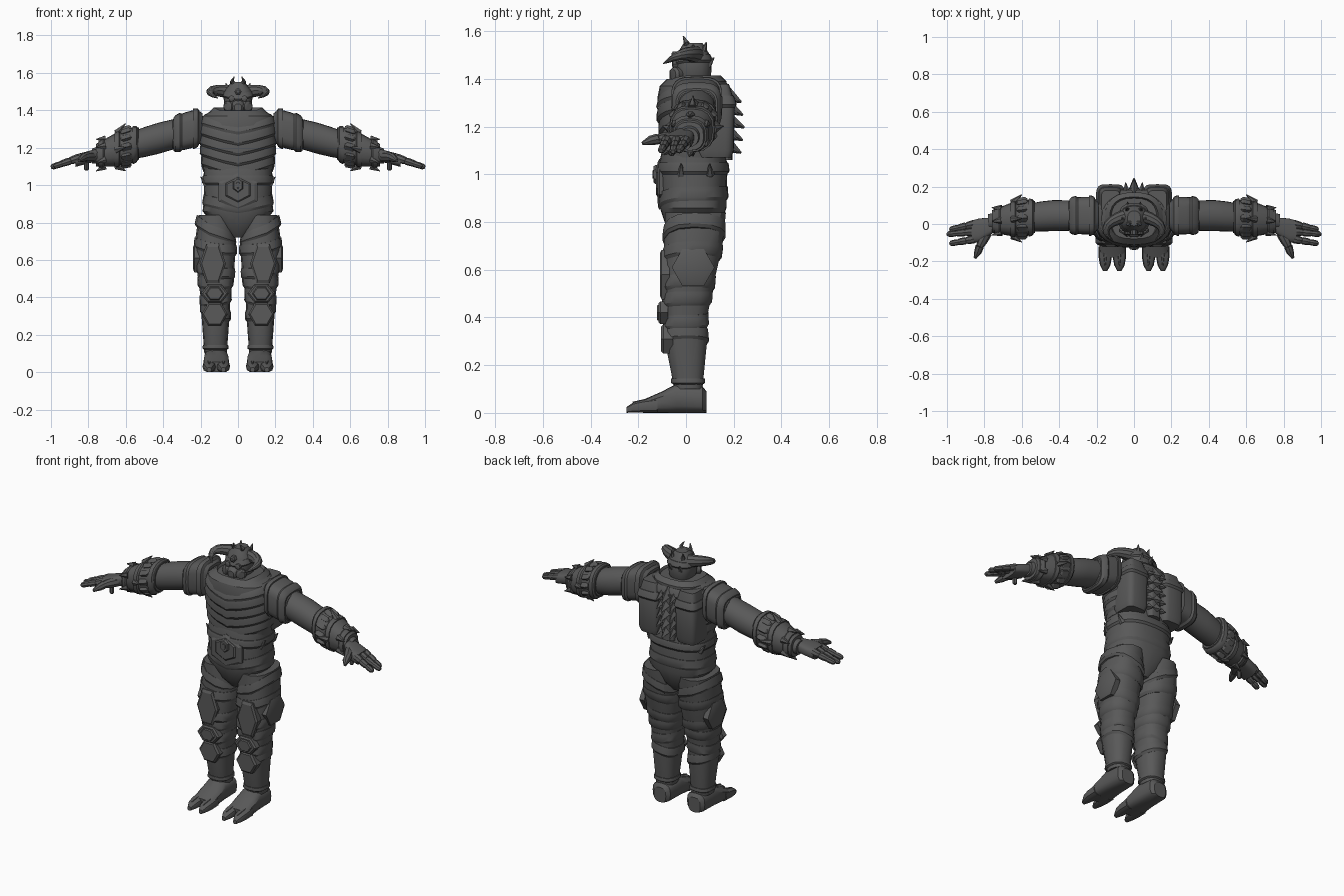
import bpy, bmesh, math
from mathutils import Vector

old = bpy.data.objects.get("Cube")
if old:
    bpy.data.objects.remove(old)

metal = bpy.data.materials.new("dark_grey_metal")
metal.use_nodes = True
metal.diffuse_color = (.1, .1, .1, 1)
metal.node_tree.nodes["Principled BSDF"].inputs["Base Color"].default_value = metal.diffuse_color


def skin(name, solids, mirror=False, sharp=32):
    """Bridge lists of rings into closed, angle-smoothed solids."""
    bm = bmesh.new()
    for rings in solids:
        loops = [[bm.verts.new(point) for point in points] for points in rings]
        for low, high in zip(loops, loops[1:]):
            for i in range(len(low)):
                bm.faces.new((low[i - 1], low[i], high[i], high[i - 1]))
        bm.faces.new(loops[0])
        bm.faces.new(loops[-1])
    bmesh.ops.recalc_face_normals(bm, faces=bm.faces)
    for face in bm.faces:
        face.smooth = True
    for edge in bm.edges:
        edge.smooth = edge.calc_face_angle(0) < math.radians(sharp)
    mesh = bpy.data.meshes.new(name)
    bm.to_mesh(mesh)
    bm.free()
    mesh.materials.append(metal)
    part = bpy.data.objects.new(name, mesh)
    bpy.context.collection.objects.link(part)
    if mirror:
        part.modifiers.new("Mirror", 'MIRROR').use_mirror_merge = False


def place(axis, along, a, b):
    """Put a cross-section point at its place along an axis."""
    return Vector({'X': (along, a, b), 'Y': (a, along, b), 'Z': (a, b, along)}[axis])


def power(value, exponent):
    return math.copysign(abs(value) ** exponent, value)


def ring(axis, row, sides=24, square=2.5, dip=0, tilt=0):
    """Superellipse section; dip drops its front into a V, tilt leans it sideways."""
    along, a, b, radius_a, radius_b = row
    points = []
    for i in range(sides):
        c, s = math.cos(math.tau * i / sides), math.sin(math.tau * i / sides)
        drop = dip * (1 - abs(c)) if s < 0 else 0
        points.append(place(axis, along + tilt * c - drop,
                            a + radius_a * power(c, 2 / square), b + radius_b * power(s, 2 / square)))
    return points


def loft(name, axis, profile, mirror=False, **style):
    skin(name, [[ring(axis, row, **style) for row in profile]], mirror)


def sample(profile, along, grow=0):
    """Section of a profile at one position, grown outward."""
    for low, high in zip(profile, profile[1:]):
        if along <= high[0]:
            break
    t = (along - low[0]) / (high[0] - low[0])
    a, b, radius_a, radius_b = (p + (q - p) * t for p, q in zip(low[1:], high[1:]))
    return along, a, b, radius_a + grow, radius_b + grow


def band(name, axis, profile, start, end, grow=.008, taper=.5, mirror=False, **style):
    """Raised armour strip that follows a profile."""
    lip = (end - start) / 4
    rows = [sample(profile, h, g) for h, g in
            ((start, 0), (start + lip, grow), (end - lip, grow * (1 + taper) / 2), (end, grow * taper))]
    loft(name, axis, rows, mirror, **style)


def surface(axis, profile, along, angle, grow=0):
    along, a, b, radius_a, radius_b = sample(profile, along, grow)
    return place(axis, along, a + radius_a * math.cos(angle), b + radius_b * math.sin(angle))


def tube(path, radii, sides=8):
    """Rings around a path."""
    path = [Vector(point) for point in path]
    rings = []
    for i, point in enumerate(path):
        turn = (path[min(i + 1, len(path) - 1)] - path[max(i - 1, 0)]).to_track_quat('Z', 'Y')
        angles = [math.tau * k / sides for k in range(sides)]
        rings.append([point + turn @ Vector((math.cos(t), math.sin(t), 0)) * radii[i] for t in angles])
    return rings


def spike(base, tip, radius=.02, sides=6):
    return tube((base, tip), (radius, radius / 10), sides)


def hexagon(name, x, z, width, height, front, depth=.04, pointed=False, mirror=False):
    """Chamfered six-sided plate facing the front."""
    start = math.pi / 2 if pointed else 0
    corners = [start + math.tau * i / 6 for i in range(6)]
    rings = [[(x + width * s * math.cos(t), y, z + height * s * math.sin(t)) for t in corners]
             for y, s in ((front + depth, 1), (front + depth / 5, 1), (front, .85))]
    skin(name, [rings], mirror, sharp=20)


def trunk(rows):
    """Central profile from height, half width and half depth."""
    return [(z, 0, .03, width, depth) for z, width, depth in rows]


# Waist and pelvis
hips = trunk([(.72, .04, .07), (.77, .11, .11), (.86, .19, .14), (.93, .18, .14), (1.04, .185, .145), (1.1, .18, .13)])
loft("waist_and_pelvis", 'Z', hips)
band("belt", 'Z', hips, .89, .95, dip=.04)
band("waist_trim", 'Z', hips, 1, 1.05)
hexagon("belly_shield", 0, .965, .12, .1, front=-.12, pointed=True)
hexagon("belly_inlay", 0, .975, .08, .07, front=-.126, pointed=True)
hexagon("buckle", 0, 1, .03, .04, front=-.136, pointed=True)
hexagon("buckle_core", 0, 1, .015, .02, front=-.14, pointed=True)
skin("hip_points", [spike((.165, y, 1), (.2, y, 1.045)) for y in (-.02, .1)], mirror=True)

# Chest with overlapping V-shaped strips
chest = trunk([(1.07, .185, .12), (1.2, .2, .135), (1.32, .2, .15), (1.37, .185, .14), (1.4, .14, .11)])
loft("chest", 'Z', chest)
for i, label in enumerate(("lowest", "lower", "upper", "highest")):
    low = 1.1 + .055 * i
    band(f"{label}_chest_strip", 'Z', chest, low, low + .06, taper=0, dip=.055)
band("breast_yoke", 'Z', chest, 1.32, 1.38, dip=.05)
loft("collar", 'Z', trunk([(1.35, .16, .14), (1.39, .155, .14), (1.415, .13, .115), (1.36, .1, .09)]), dip=.05)

# Back wings around a spiked spine
wings = [(z, .125, .12, width, depth) for z, width, depth in
         ((1.07, .06, .07), (1.1, .07, .08), (1.3, .07, .085), (1.38, .05, .06))]
loft("back_wings", 'Z', wings, mirror=True, square=4.5)
band("back_wing_trims", 'Z', wings, 1.28, 1.33, mirror=True, square=4.5)
loft("spine", 'Z', [(z, 0, .15, .045, .045) for z in (1.06, 1.34)], sides=12)
heights = [1.09 + .053 * i for i in range(5)]
skin("spine_spikes", [spike((0, .15, z + .045), (0, .245 - abs(z - 1.2) / 8, z), .042, sides=4) for z in heights])
skin("spine_side_spikes", [spike((.04, .17, z + .03), (.045, .222, z), sides=4) for z in heights], mirror=True)

# Head and mask
head = trunk([(1.32, .06, .06), (1.37, .05, .06), (1.41, .07, .075), (1.47, .078, .078), (1.51, .07, .065), (1.55, .035, .04)])
loft("head", 'Z', head, sides=16)
band("brow_band", 'Z', head, 1.47, 1.505, dip=.02, sides=16)
loft("muzzle", 'Y', [(y, 0, 1.415, size, size) for y, size in ((-.02, .045), (-.055, .035), (-.07, .02))], sides=10)
skin("filters", [tube([(.03, -.02, 1.42), (.056, -.048, 1.42), (.06, -.054, 1.42)], (.03, .03, .02), 12)], mirror=True)
skin("eyes", [tube([(.034, y, 1.463) for y in (-.03, -.054, -.058)], (.017, .017, .01))], mirror=True)
skin("brow_jewel", [tube([(0, y, 1.5) for y in (-.03, -.055, -.06)], (.018, .018, .01), 6)])

# Horns sweep out, forward and back in
steps = [i / 7 for i in range(8)]
horn = [(.05 + .1 * math.sin(math.pi * .8 * t), .04 - .135 * t ** 1.3, 1.5 + .02 * math.sin(math.pi * t) - .035 * t)
        for t in steps]
skin("horns", [tube(horn, [.037 * (1.02 - t) ** .7 for t in steps], 10)], mirror=True)
skin("crown_prongs", [tube([(.012, .01, 1.53), (.033, 0, 1.555), (.02, -.012, 1.58)], (.018, .011, .002))], mirror=True)
skin("crown_points", [spike((.03, .07, 1.5), (.04, .085, 1.555)), spike((.055, .03, 1.51), (.065, .03, 1.545)),
                      spike((.03, .09, 1.46), (.035, .118, 1.49))], mirror=True)


def arm_line(x):
    """Centre of the outstretched arm, drifting forward and down."""
    return .045 - .1 * max(0, x - .45), 1.365 - .27 * x


def arm(rows):
    return [(x, *arm_line(x), radius, radius) for x, radius in rows]


# Arms and shoulder pads
loft("arms", 'X', arm([(.3, .08), (.43, .083), (.5, .08), (.55, .075), (.66, .06), (.78, .04)]), mirror=True, square=2.1)
pads = arm([(.19, .07), (.22, .1), (.28, .1), (.33, .095), (.35, .075)])
loft("shoulder_pads", 'X', pads, mirror=True, square=3.5)
band("inner_pad_rims", 'X', pads, .205, .24, taper=1, mirror=True, square=3.5)
band("outer_pad_rims", 'X', pads, .3, .345, taper=1, mirror=True, square=3.5)

# Spiked bracers
bracer = arm([(.53, .085), (.56, .095), (.66, .088), (.76, .06)])
loft("bracers", 'X', bracer, mirror=True, sides=16)
for label, x in (("elbow", .535), ("middle", .63), ("wrist", .715)):
    band(f"{label}_bracer_rings", 'X', bracer, x, x + .03, taper=.8, mirror=True, sides=16)
around = [math.tau * i / 12 for i in range(12)]
skin("bracer_studs", [tube([surface('X', bracer, x, t) for x in (.57, .58, .615, .625)], (.01, .02, .02, .01), 4)
                      for t in around], mirror=True)
skin("elbow_spikes", [spike(surface('X', bracer, .65, t), surface('X', bracer, .6, t, grow=.035)) for t in around[::3]],
     mirror=True)
skin("wrist_spikes", [spike(surface('X', bracer, .71, t), surface('X', bracer, .76, t, grow=.025)) for t in around[1::2]],
     mirror=True)

# Hands with jointed fingers
loft("palms", 'X', [(x, y, arm_line(x)[1], width, .033) for x, y, width in
                    ((.75, -.005, .04), (.79, -.02, .053), (.83, -.035, .064), (.87, -.042, .06))], mirror=True, square=3)
joints = []
for y, spread, tip in ((0, -.03, .985), (-.04, -.015, 1), (-.08, -.025, .985)):
    for joint in range(3):
        rings = []
        for t in (0, .2, .8, 1):
            reach = (joint + t) / 3
            x = .85 + (tip - .85) * reach
            rings.append((x, y + spread * reach, arm_line(x)[1] + .01 * (1 - reach)))
        thick = .023 - .003 * joint
        joints.append(tube(rings, [thick * s for s in (.8, 1, .9, .5 if joint == 2 else .75)]))
skin("fingers", joints, mirror=True)
knuckle = (.825, -.12, 1.148)
skin("thumbs", [tube([(.785, -.045, 1.15), (.81, -.09, 1.15), knuckle], (.028, .027, .02)),
                tube([knuckle, (.835, -.15, 1.142), (.85, -.182, 1.13)], (.023, .02, .008))], mirror=True)
skin("palm_studs", [tube([(.81, -.06, z) for z in (1.13, 1.085, 1.078)], (.013, .013, .008))], mirror=True)

# Legs with layered plates
leg = [(z, .12, y, width, depth) for z, width, y, depth in
       ((.1, .06, .01, .06), (.3, .075, 0, .09), (.4, .08, 0, .09), (.55, .1, .01, .11), (.7, .11, .03, .125), (.84, .09, .04, .13))]
loft("legs", 'Z', leg, mirror=True, sides=14)
for label, low, tilt in (("hip", .73, .05), ("thigh", .64, .02), ("lower_thigh", .51, .015),
                         ("knee", .45, 0), ("calf", .36, -.01), ("shin", .29, .02)):
    band(f"{label}_bands", 'Z', leg, low, low + .06, taper=.3, mirror=True, sides=14, tilt=tilt, dip=.015)
band("ankle_cuffs", 'Z', leg, .12, .145, mirror=True, sides=16)
hexagon("thigh_panels", .135, .58, .07, .12, front=-.11, mirror=True)
hexagon("knee_caps", .125, .42, .075, .055, front=-.115, mirror=True)
hexagon("knee_bosses", .125, .42, .05, .04, front=-.122, mirror=True)
hexagon("shin_guards", .125, .31, .07, .07, front=-.105, depth=.05, mirror=True)
loft("thigh_side_plates", 'X', [(x, .03, .61, size, size) for x, size in ((.2, .09), (.232, .09), (.24, .07))],
     mirror=True, sides=6, square=2)


def sole(x, rows):
    """Foot profile resting on the floor, from depth, half width and height."""
    return [(y, x, height / 2, width, height / 2) for y, width, height in rows]


# Cloven feet
loft("feet", 'Y', sole(.116, [(.086, .04, .09), (.07, .06, .11), (-.04, .066, .122), (-.1, .07, .09), (-.18, .066, .055)]),
     mirror=True, sides=16, square=3)
for label, x in (("inner", .078), ("outer", .154)):
    loft(f"{label}_toes", 'Y', sole(x, [(-.12, .035, .065), (-.18, .035, .055), (-.22, .028, .045), (-.25, .012, .025)]),
         mirror=True, sides=10)
    skin(f"{label}_toe_ridges", [spike((x, -.13, .05), (x, -.225, .045))], mirror=True)
